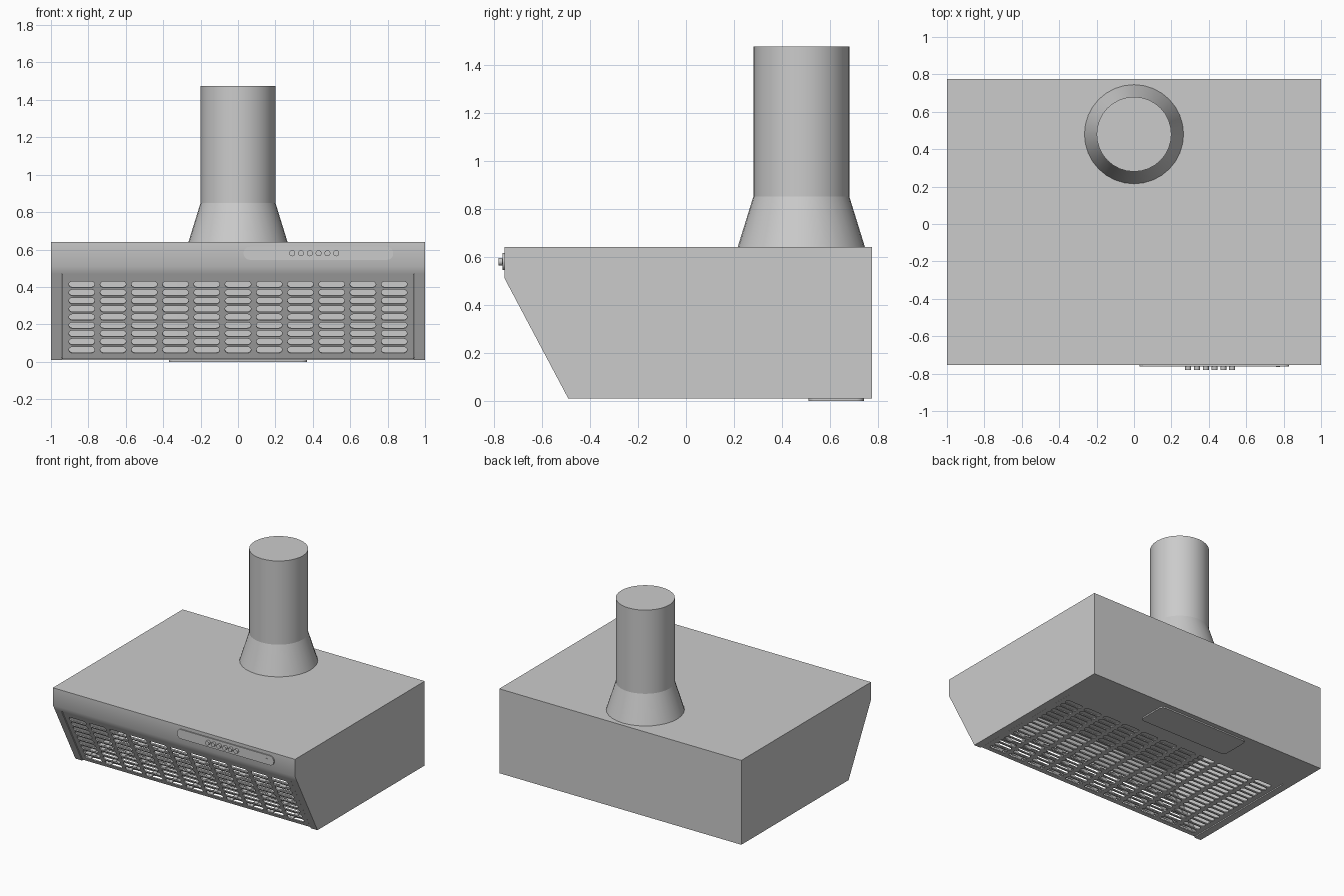
import bpy, bmesh
from math import radians, cos, sin, pi
from mathutils import Matrix, Vector

if "Cube" in bpy.data.objects:
    bpy.data.objects.remove(bpy.data.objects["Cube"], do_unlink=True)

steel = bpy.data.materials.new("grey steel")
steel.use_nodes = True
GREY = (0.6, 0.6, 0.6, 1)
steel.diffuse_color = GREY
steel.node_tree.nodes["Principled BSDF"].inputs["Base Color"].default_value = GREY


def finish(ob):
    """Turn an object into a plain mesh with sharp edges kept."""
    bpy.ops.object.select_all(action='DESELECT')
    ob.select_set(True)
    bpy.context.view_layer.objects.active = ob
    bpy.ops.object.convert(target='MESH')
    ob = bpy.context.object
    bpy.ops.object.shade_smooth_by_angle(angle=radians(30))
    ob.data.materials.clear()
    ob.data.materials.append(steel)
    return ob


def link(name, data):
    ob = bpy.data.objects.new(name, data)
    bpy.context.collection.objects.link(ob)
    return ob


def rounded(cx, cy, w, h, r, steps=5):
    """Outline of a rounded rectangle."""
    pts = []
    for q, (sx, sy) in enumerate([(1, 1), (-1, 1), (-1, -1), (1, -1)]):
        for i in range(steps + 1):
            a = (q + i / steps) * pi / 2
            pts.append((cx + sx * (w / 2 - r) + r * cos(a),
                        cy + sy * (h / 2 - r) + r * sin(a)))
    return pts


def plate(name, outlines, half_thickness, origin, v):
    """Flat plate whose later outlines are holes; local x is world x, local y is v."""
    cu = bpy.data.curves.new(name, 'CURVE')
    cu.dimensions = '2D'
    cu.fill_mode = 'BOTH'
    cu.extrude = half_thickness
    for pts in outlines:
        sp = cu.splines.new('POLY')
        sp.points.add(len(pts) - 1)
        for p, (x, y) in zip(sp.points, pts):
            p.co = (x, y, 0, 1)
        sp.use_cyclic_u = True
    ob = link(name, cu)
    u = Vector((1, 0, 0))
    v = Vector(v).normalized()
    m = Matrix((u, v, u.cross(v))).transposed().to_4x4()
    ob.matrix_world = Matrix.Translation(origin) @ m
    return finish(ob)


def round_part(name, r1, r2, depth, sides, loc, rot=(0, 0, 0)):
    bm = bmesh.new()
    bmesh.ops.create_cone(bm, cap_ends=True, segments=sides,
                          radius1=r1, radius2=r2, depth=depth)
    me = bpy.data.meshes.new(name)
    bm.to_mesh(me)
    bm.free()
    ob = link(name, me)
    ob.location, ob.rotation_euler = loc, rot
    return finish(ob)


# Hood shell: side profile swept across x, open where the grilles sit
TOP, LIP, OPEN_TOP = (-.755, .64), (-.755, .51), (-.734, .47)
FRONT_EDGE, OPEN_BACK = (-.49, .01), (.445, .01)
profile = [TOP, LIP, OPEN_TOP, FRONT_EDGE, OPEN_BACK, (.775, .01), (.775, .64)]
bm = bmesh.new()
cols = [[bm.verts.new((x, y, z)) for y, z in profile] for x in (-1, -.945, .945, 1)]
n = len(profile)
for c in range(3):
    for i in range(n):
        if c == 1 and i in (2, 3):
            continue
        j = (i + 1) % n
        bm.faces.new((cols[c][i], cols[c][j], cols[c + 1][j], cols[c + 1][i]))
bm.faces.new(cols[0])
bm.faces.new(cols[3])
bmesh.ops.recalc_face_normals(bm, faces=bm.faces)
if max(bm.faces, key=lambda f: f.calc_center_median().z).normal.z < 0:
    bmesh.ops.reverse_faces(bm, faces=bm.faces)
me = bpy.data.meshes.new("hood_shell")
bm.to_mesh(me)
bm.free()
shell = link("hood_shell", me)
wall = shell.modifiers.new("wall", 'SOLIDIFY')
wall.thickness, wall.offset = .012, -1
finish(shell)


# Slotted grilles on the slope and underneath
def grille(name, rows, length, origin, v):
    outlines = [rounded(0, length / 2 + .002, 1.88, length - .01, .002, 1)]
    for r in range(rows):
        for c in range(-5, 6):
            outlines.append(rounded(c * .167, .058 + r * .0495, .138, .037, .018))
    plate(name, outlines, .004, origin, v)


corner = Vector((0, *FRONT_EDGE))
slope = Vector((0, *OPEN_TOP)) - corner
inward = -Vector((1, 0, 0)).cross(slope).normalized()
grille("front_grille", 9, slope.length, corner + inward * .008, slope)
grille("bottom_grille", 17, OPEN_BACK[0] - corner.y, corner + Vector((0, 0, .008)), (0, 1, 0))

# Lamp cover under the rear of the hood
plate("lamp_cover", [rounded(0, 0, .74, .23, .03)], .005, (0, .625, .005), (0, 1, 0))

# Control strip with push buttons and indicator
plate("control_strip", [rounded(0, 0, .8, .07, .034)], .004, (.43, -.759, .58), (0, 0, 1))
for i in range(6):
    round_part(f"button_{i + 1}", .016, .016, .025, 20,
               (.29 + i * .047, -.7675, .58), (pi / 2, 0, 0))
round_part("indicator", .01, .01, .005, 16, (.77, -.763, .58), (pi / 2, 0, 0))

# Exhaust duct
DUCT_Y = .48
round_part("duct_collar", .265, .2, .21, 32, (0, DUCT_Y, .745))
round_part("duct_pipe", .2, .2, .625, 32, (0, DUCT_Y, 1.1625))
